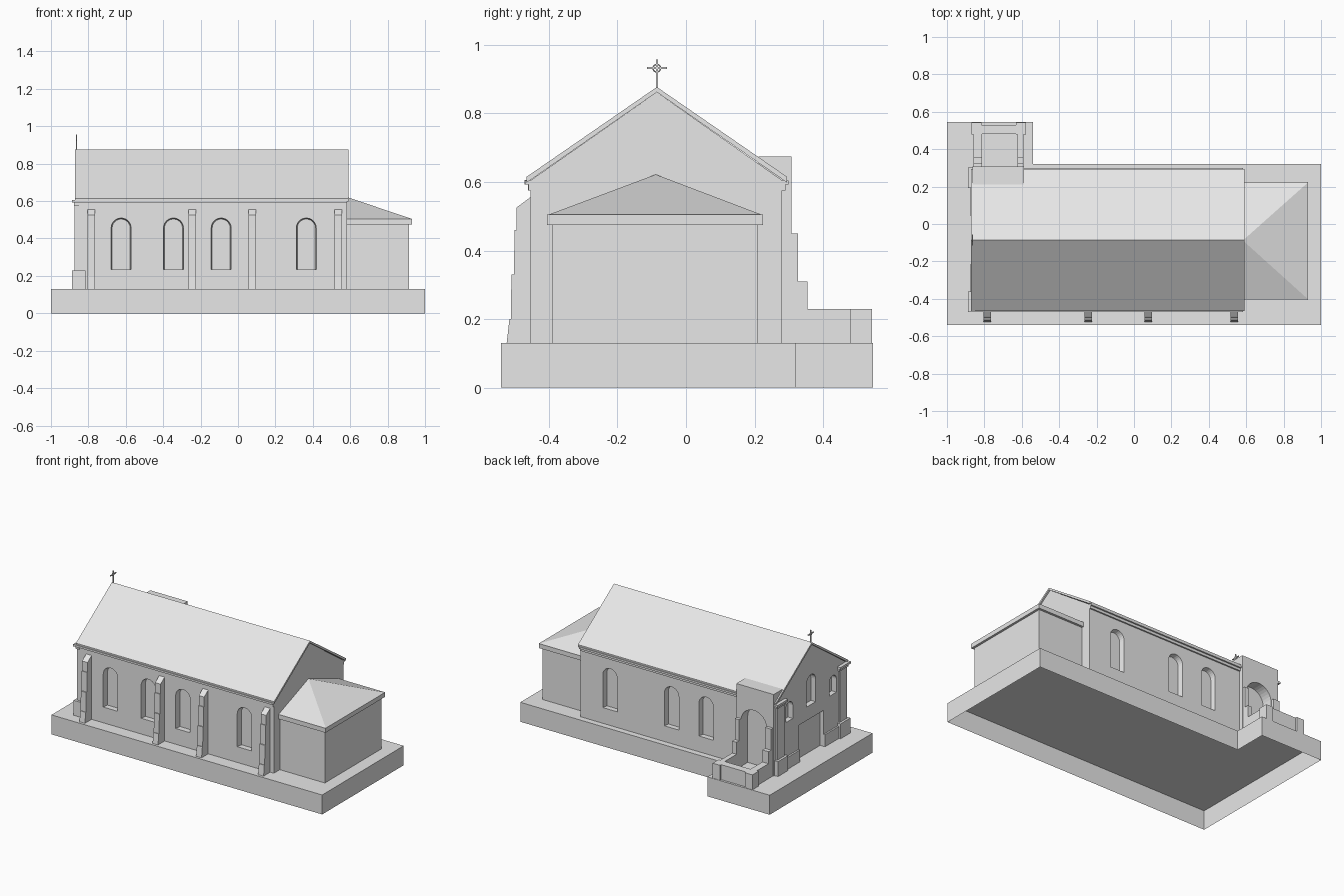
import bpy, bmesh, math

if "Cube" in bpy.data.objects:
    bpy.data.objects.remove(bpy.data.objects["Cube"], do_unlink=True)

stone = bpy.data.materials.new("pale stone")
stone.use_nodes = True
stone.diffuse_color = (0.8, 0.8, 0.8, 1)
stone.node_tree.nodes["Principled BSDF"].inputs["Base Color"].default_value = (0.8, 0.8, 0.8, 1)

MID = -0.085      # y of the ridge
GROUND = 0.13     # top of the base
WEST, EAST = -0.865, 0.582


def finish(name, bm):
    bmesh.ops.recalc_face_normals(bm, faces=bm.faces)
    mesh = bpy.data.meshes.new(name)
    bm.to_mesh(mesh)
    bm.free()
    mesh.materials.append(stone)
    ob = bpy.data.objects.new(name, mesh)
    bpy.context.scene.collection.objects.link(ob)
    return ob


def place(axis, p, t):
    u, v = p
    return {"x": (t, u, v), "y": (u, t, v), "z": (u, v, t)}[axis]


def add_loft(bm, axis, near, a, far, b):
    """Solid between two matching profiles on planes a and b of an axis."""
    va = [bm.verts.new(place(axis, p, a)) for p in near]
    vb = [bm.verts.new(place(axis, p, b)) for p in far]
    n = len(va)
    bm.faces.new(va)
    bm.faces.new(vb[::-1])
    for i in range(n):
        bm.faces.new((va[i], vb[i], vb[(i + 1) % n], va[(i + 1) % n]))


def prism(name, axis, pts, a, b):
    bm = bmesh.new()
    add_loft(bm, axis, pts, a, pts, b)
    return finish(name, bm)


def box(name, x0, x1, y0, y1, z0, z1):
    return prism(name, "z", [(x0, y0), (x1, y0), (x1, y1), (x0, y1)], z0, z1)


def arch(c, half, z0, z1, steps=12):
    pts = [(c - half, z0), (c + half, z0)]
    for i in range(steps + 1):
        t = math.pi * i / steps
        pts.append((c + half * math.cos(t), z1 - half + half * math.sin(t)))
    return pts


def cut(ob, cutter):
    mod = ob.modifiers.new("openings", "BOOLEAN")
    mod.operation, mod.solver, mod.object = "DIFFERENCE", "EXACT", cutter
    bpy.context.view_layer.objects.active = ob
    bpy.ops.object.modifier_apply(modifier=mod.name)


# Base: L-shaped platform, open underneath
base = prism("base", "z", [(-1, -0.54), (1, -0.54), (1, 0.32), (-0.54, 0.32),
                           (-0.54, 0.545), (-1, 0.545)], 0, GROUND)
bm = bmesh.new()
bm.from_mesh(base.data)
bmesh.ops.delete(bm, geom=[f for f in bm.faces if f.normal.z < -0.5], context="FACES_ONLY")
bm.to_mesh(base.data)
bm.free()

# Nave walls with gables
nave = prism("nave", "x", [(-0.453, GROUND), (0.28, GROUND), (0.28, 0.605),
                           (MID, 0.862), (-0.453, 0.605)], WEST, EAST)

# Recessed windows, door and niche
bm = bmesh.new()
for x in (-0.625, -0.345, -0.09, 0.365):
    outer, inner = arch(x, 0.056, 0.235, 0.512), arch(x, 0.048, 0.235, 0.504)
    add_loft(bm, "y", outer, -0.47, inner, -0.415)
    if x > -0.5:
        add_loft(bm, "y", outer, 0.30, inner, 0.245)
for y, half, z0, z1 in ((MID, 0.047, 0.46, 0.66), (MID - 0.23, 0.037, 0.44, 0.565),
                        (MID + 0.23, 0.037, 0.44, 0.565)):
    profile = arch(y, half, z0, z1)
    add_loft(bm, "x", profile, -0.90, profile, -0.83)
door = [(MID + sy * 0.13, z) for sy, z in ((-1, GROUND), (1, GROUND), (1, 0.37), (-1, 0.37))]
add_loft(bm, "x", door, -0.90, door, -0.84)
openings = finish("opening_cutter", bm)
niche_shape = arch(-0.715, 0.095, GROUND, 0.53, 16)
niche = prism("niche_cutter", "y", niche_shape, 0.235, 0.4)
cut(nave, openings)
cut(nave, niche)

# Main roof: thin folded slab
prism("main_roof", "x", [(-0.465, 0.598), (MID, 0.862), (0.295, 0.598), (0.295, 0.615),
                         (MID, 0.877), (-0.465, 0.615)], -0.872, 0.592)

# Eaves cornices and their short returns on the west gable
for side, name in ((-1, "front"), (1, "back")):
    wall = MID + side * 0.3665

    def span(a, b):
        return sorted((wall - side * a, wall + side * b))

    box(name + "_cornice_lower", WEST, EAST, *span(0.01, 0.008), 0.575, 0.592)
    box(name + "_cornice_upper", WEST, EAST, *span(0.01, 0.018), 0.592, 0.605)
    box(name + "_cornice_return_lower", -0.878, -0.85, *span(0.085, 0.01), 0.575, 0.592)
    box(name + "_cornice_return_upper", -0.888, -0.85, *span(0.09, 0.02), 0.592, 0.606)
    # Corner pilaster, plinth block and wall plinth
    box(name + "_corner_pilaster", -0.873, -0.85, *span(0.075, 0), GROUND, 0.575)
    box(name + "_corner_plinth", -0.888, -0.815, *span(0.09, 0.016), GROUND, 0.23)
    box(name + "_west_plinth", -0.876, -0.85, *span(0.235, 0), GROUND, 0.21)

# Stepped front buttresses
steps = [(-0.448, GROUND), (-0.523, GROUND), (-0.515, 0.20), (-0.511, 0.20), (-0.509, 0.33),
         (-0.502, 0.33), (-0.500, 0.46), (-0.495, 0.46), (-0.495, 0.525), (-0.448, 0.56)]
for i, x in enumerate((-0.785, -0.245, 0.077, 0.535)):
    prism("buttress_%d" % (i + 1), "x", steps, x - 0.02, x + 0.02)

# East chancel with slab eaves and hipped roof
box("chancel", 0.57, 0.915, -0.39, 0.21, GROUND, 0.48)
box("chancel_eaves", 0.575, 0.93, -0.405, 0.225, 0.475, 0.505)
bm = bmesh.new()
foot = [bm.verts.new(p) for p in ((0.575, -0.4, 0.505), (0.928, -0.4, 0.505),
                                  (0.928, 0.22, 0.505), (0.575, 0.22, 0.505))]
peak = bm.verts.new((0.582, -0.088, 0.622))
bm.faces.new(foot)
for i in range(4):
    bm.faces.new((foot[i], foot[(i + 1) % 4], peak))
finish("chancel_roof", bm)

# Ruined wall at the back with an arched niche
ruin = box("ruined_wall", -0.863, -0.587, 0.212, 0.307, GROUND, 0.675)
cut(ruin, niche)
for cutter in (openings, niche):
    bpy.data.objects.remove(cutter, do_unlink=True)

# Broken side walls, stepping down to a low yard wall
broken = [(0.29, GROUND), (0.485, GROUND), (0.485, 0.23), (0.355, 0.23), (0.355, 0.31),
          (0.327, 0.31), (0.327, 0.45), (0.29, 0.45)]
prism("yard_wall_west", "x", broken, -0.858, -0.813)
prism("yard_wall_east", "x", broken, -0.622, -0.59)
box("yard_wall_back", -0.83, -0.61, 0.48, 0.53, GROUND, 0.23)
box("yard_post_west", -0.87, -0.815, 0.478, 0.542, GROUND, 0.23)
box("yard_post_east", -0.63, -0.577, 0.478, 0.542, GROUND, 0.23)

# Gable cross with a ring
cx, cz = -0.863, 0.932
box("cross_post", cx - 0.003, cx + 0.003, MID - 0.003, MID + 0.003, 0.865, 0.957)
box("cross_arm", cx - 0.003, cx + 0.003, MID - 0.029, MID + 0.029, cz - 0.003, cz + 0.003)
bpy.ops.mesh.primitive_torus_add(major_radius=0.011, minor_radius=0.002, major_segments=20,
                                 minor_segments=6, location=(cx, MID, cz),
                                 rotation=(0, math.pi / 2, 0))
ring = bpy.context.object
ring.name = "cross_ring"
ring.data.materials.append(stone)
bpy.ops.object.shade_smooth_by_angle()
